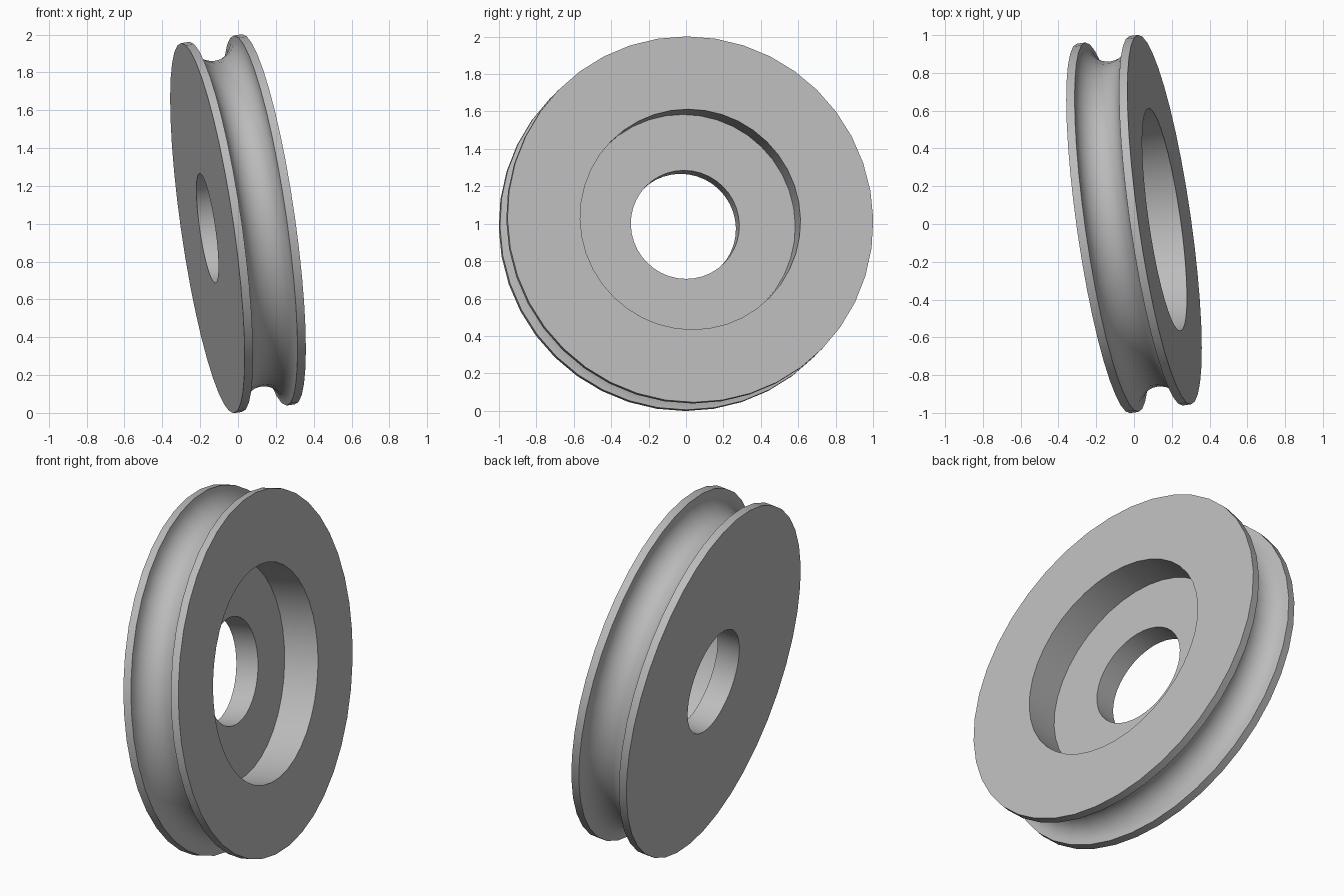
import bpy, bmesh, math
from mathutils import Vector, Matrix

cube = bpy.data.objects.get("Cube")
if cube:
    bpy.data.objects.remove(cube, do_unlink=True)

SEGMENTS = 40
ARC_STEPS = 14
HALF = 0.165            # half thickness along the axle
RIM = 0.988             # flange radius
BORE = 0.293            # axle hole radius
RECESS = 0.595          # counterbore radius
FLOOR = -0.035          # counterbore floor position on the axle
GROOVE_HALF = 0.12
GROOVE_DEPTH = 0.118

# Single grey finish
grey = bpy.data.materials.new("plain_grey")
grey.use_nodes = True
colour = (0.5, 0.5, 0.5, 1)
grey.diffuse_color = colour
grey.node_tree.nodes["Principled BSDF"].inputs["Base Color"].default_value = colour

# Closed cross-section as (radius, axial position)
groove = []
for i in range(ARC_STEPS + 1):
    a = math.pi * i / ARC_STEPS
    groove.append((RIM - GROOVE_DEPTH * math.sin(a), -GROOVE_HALF * math.cos(a)))
profile = [(BORE, FLOOR), (BORE, -HALF), (RIM, -HALF), *groove,
           (RIM, HALF), (RECESS, HALF), (RECESS, FLOOR)]

# Revolve the cross-section around the axle
bm = bmesh.new()
verts = [bm.verts.new((r, 0, h)) for r, h in profile]
edges = [bm.edges.new((v, verts[(i + 1) % len(verts)])) for i, v in enumerate(verts)]
bmesh.ops.spin(bm, geom=verts + edges, cent=(0, 0, 0), axis=(0, 0, 1),
               angle=math.tau, steps=SEGMENTS, use_merge=True)
bmesh.ops.remove_doubles(bm, verts=bm.verts, dist=1e-5)
bmesh.ops.recalc_face_normals(bm, faces=bm.faces)

# Lean the axle away from x, equally towards y and z
axle = Vector((1, 0.144, 0.144)).normalized()
tilt = axle.to_track_quat('Z', 'Y').to_matrix().to_4x4()
bm.transform(Matrix.Translation((0, 0, 1)) @ tilt)

mesh = bpy.data.meshes.new("pulley_wheel")
bm.to_mesh(mesh)
bm.free()
mesh.materials.append(grey)
pulley = bpy.data.objects.new("pulley_wheel", mesh)
bpy.context.collection.objects.link(pulley)

bpy.ops.object.select_all(action='DESELECT')
pulley.select_set(True)
bpy.context.view_layer.objects.active = pulley
bpy.ops.object.shade_smooth_by_angle(angle=math.radians(30))
